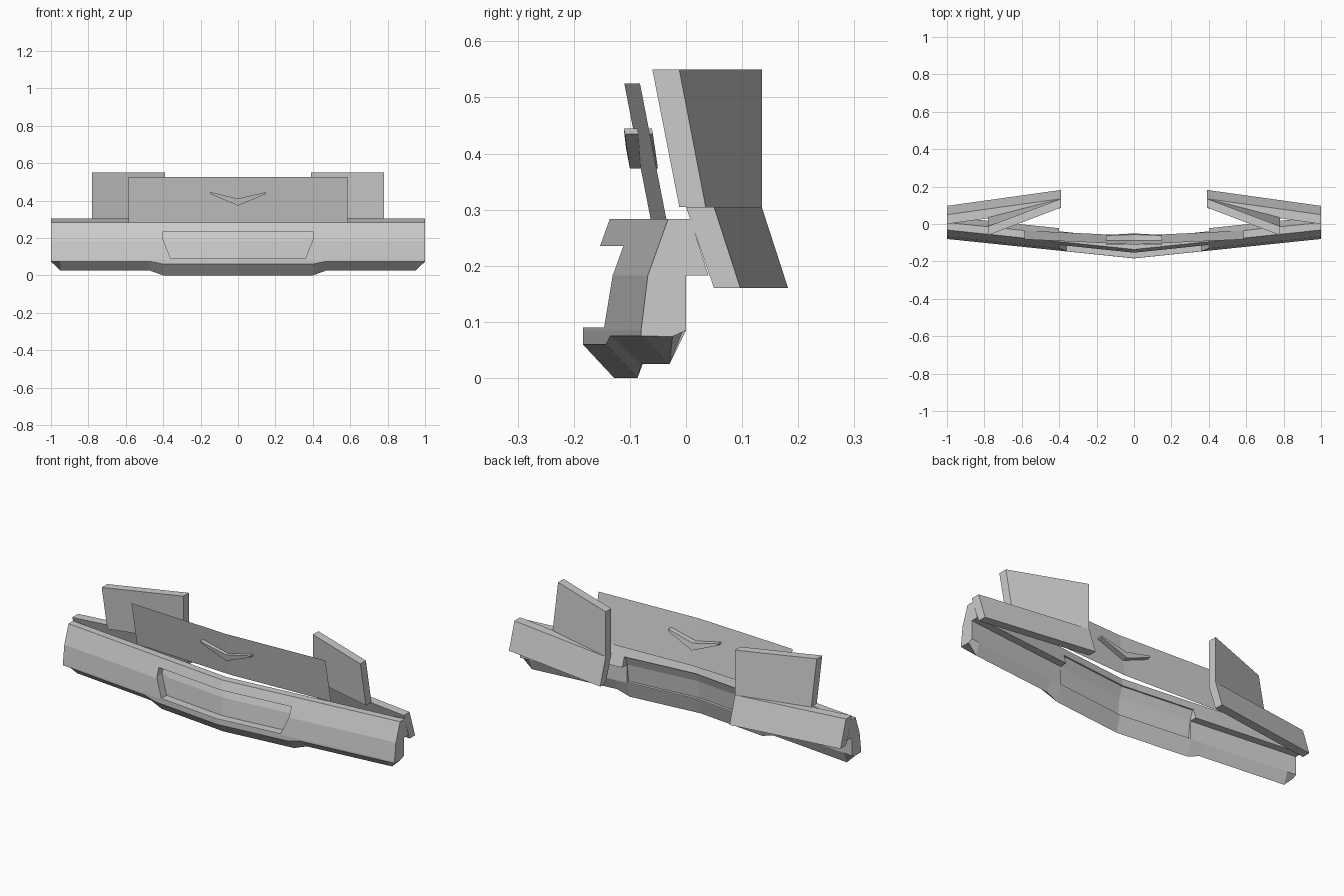
import bpy, bmesh

if "Cube" in bpy.data.objects:
    bpy.data.objects.remove(bpy.data.objects["Cube"])


def loft(name, stations, closed=True):
    """Skin (y, z) sections placed along x; closed sections get end caps."""
    bm = bmesh.new()
    rings = [[bm.verts.new((x, y, z)) for y, z in sec] for x, sec in stations]
    n = len(rings[0])
    for a, b in zip(rings, rings[1:]):
        for i in range(n if closed else n - 1):
            j = (i + 1) % n
            bm.faces.new((a[i], b[i], b[j], a[j]))
    if closed:
        bm.faces.new(rings[0])
        bm.faces.new(rings[-1])
        bmesh.ops.recalc_face_normals(bm, faces=bm.faces)
    me = bpy.data.meshes.new(name)
    bm.to_mesh(me)
    bm.free()
    ob = bpy.data.objects.new(name, me)
    bpy.context.collection.objects.link(ob)
    return ob


def sweep(x):
    """Plan-view V: how far the centre sits ahead of the ends."""
    return -0.104 * (1 - abs(x))


def front(x, z):
    """y of the bumper's front face."""
    if z < 0.183:
        return sweep(x) - 0.08 + 0.012 * (z - 0.085) / 0.098
    return sweep(x) - 0.068 + 0.036 * (z - 0.183) / 0.1


def both_sides(half):
    return [(-x, v) for x, v in half] + [(0, half[-1][1])] + [(x, v) for x, v in reversed(half)]


# Bumper: swept section with a deeper chin in the middle
def bumper_section(x, lip, bottom):
    s = sweep(x)
    pts = [(-.08, lip), (-.08, .085), (-.068, .183), (-.032, .283), (.008, .283),
           (.04, .183), (0, .183), (0, .085), (-.024, bottom)]
    return [(y + s, z) for y, z in pts]


chin = both_sides([(1, (.075, .074)), (.95, (.075, .025)), (.47, (.075, .025)), (.4, (.06, 0))])
bumper = loft("bumper", [(x, bumper_section(x, *v)) for x, v in chin])

# Plate recess in front, matching hollow behind
front_cut, back_cut = [], []
for x, low in both_sides([(.4, .19), (.36, .09)]):
    zs = (.235, max(.183, low + .01), low)
    front_cut.append((x, [(-.4, low), (-.4, .235)] + [(front(x, z) + .045, z) for z in zs]))
for x in (-.4, 0, .4):
    zs = (.235, .183, .088)
    back_cut.append((x, [(.3, .088), (.3, .235)] + [(front(x, z) + .065, z) for z in zs]))
bpy.context.view_layer.objects.active = bumper
for name, cut in (("recess_cutter", front_cut), ("hollow_cutter", back_cut)):
    cutter = loft(name, cut)
    cutter.hide_render = True
    mod = bumper.modifiers.new(name, 'BOOLEAN')
    mod.operation = 'DIFFERENCE'
    mod.solver = 'EXACT'
    mod.object = cutter
    bpy.ops.object.modifier_apply(modifier=name)
    bpy.data.objects.remove(cutter)

# Grille: thin leaning sheet with a centre crease
loft("grille_panel", [(x, [(y, .283), (y - .047, .525)])
                      for x, y in ((-.585, -.035), (0, -.063), (.585, -.035))], closed=False)

# Chevron trim through the grille
tip = [(-.109, .435), (-.111, .445), (-.061, .445), (-.059, .435)]
mid = [(-.1, .373), (-.107, .41), (-.057, .41), (-.05, .373)]
loft("chevron_trim", [(-.15, tip), (0, mid), (.15, tip)])

# Angled side panels, left and right
low_out = [(0, .305), (.05, .305), (.097, .16), (.05, .16)]
low_in = [(y + .085, z) for y, z in low_out]
up_out = [(-.06, .55), (-.012, .55), (.035, .305), (-.012, .305)]
up_in = [(.088, .55), (.135, .55), (.135, .305), (.088, .305)]
for side, s in (("left", -1), ("right", 1)):
    loft(side + "_lower_panel", [(s, low_out), (.39 * s, low_in)])
    loft(side + "_upper_panel", [(.78 * s, up_out), (.39 * s, up_in)])
